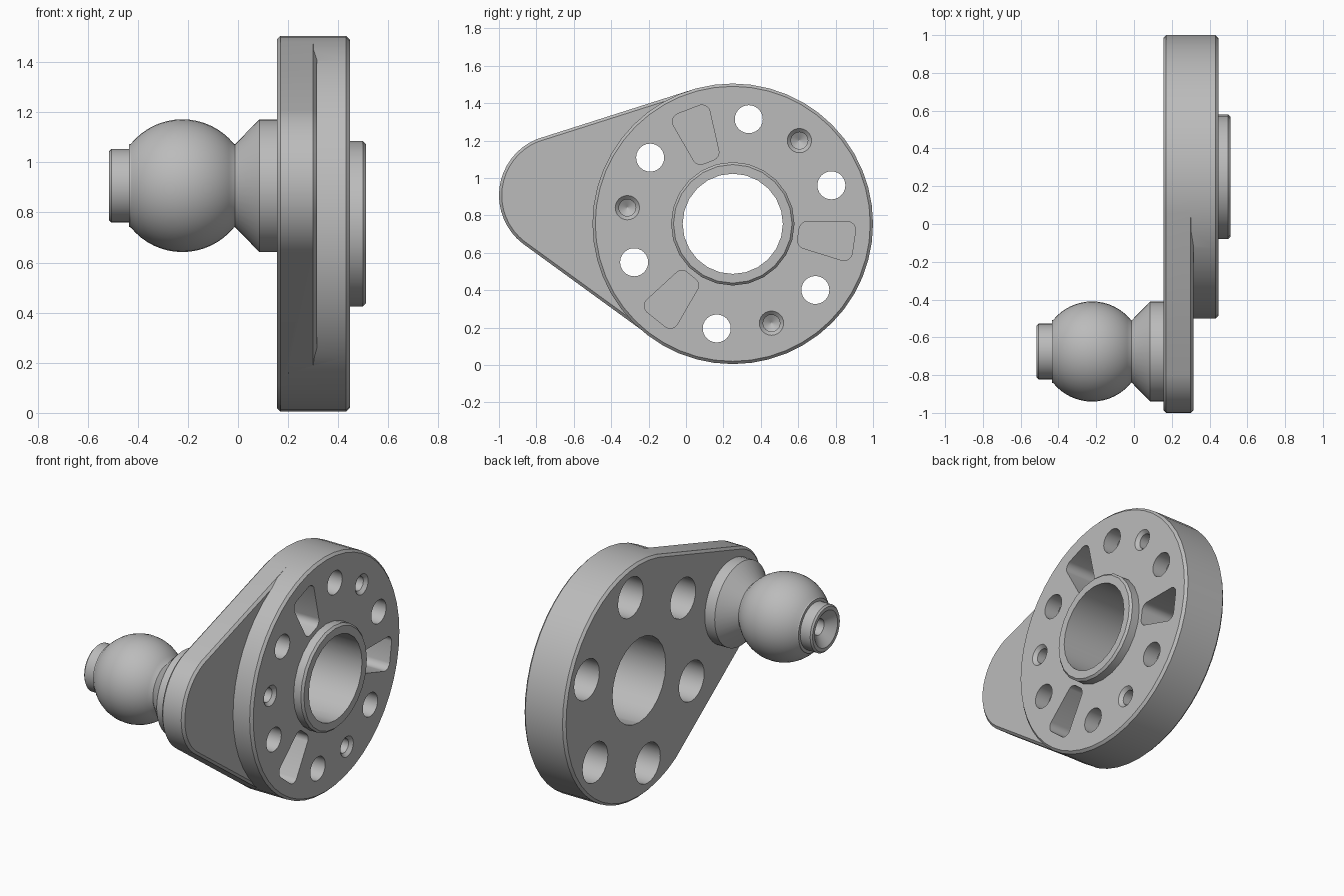
import bpy
import bmesh
from math import sin, cos, pi, radians
from mathutils import Vector

cube = bpy.data.objects.get("Cube")
if cube:
    bpy.data.objects.remove(cube, do_unlink=True)

# One plain metal colour
metal = bpy.data.materials.new("grey_metal")
metal.use_nodes = True
grey = (0.5, 0.5, 0.5, 1)
metal.diffuse_color = grey
metal.node_tree.nodes["Principled BSDF"].inputs["Base Color"].default_value = grey

# All outlines lie in the yz plane; parts extend along x
DISC = Vector((0.25, 0.755))
BALL = Vector((-0.675, 0.907))
BACK, STEP, FACE = 0.155, 0.315, 0.447


def hull(circles, sides, inset=0.0):
    """Outline around a set of (centre, radius) circles."""
    points = []
    for k in range(sides):
        n = Vector((cos(2 * pi * k / sides), sin(2 * pi * k / sides)))
        c, r = max(circles, key=lambda cr: n.dot(cr[0]) + cr[1])
        points.append(c + n * (r - inset))
    return points


def loft(name, sections):
    """Closed solid skinned through (x, outline) sections."""
    bm = bmesh.new()
    rings = [[bm.verts.new((x, p.x, p.y)) for p in outline] for x, outline in sections]
    for a, b in zip(rings, rings[1:]):
        for i in range(len(a)):
            bm.faces.new((a[i - 1], a[i], b[i], b[i - 1]))
    bm.faces.new(rings[0])
    bm.faces.new(rings[-1])
    bmesh.ops.recalc_face_normals(bm, faces=bm.faces)
    mesh = bpy.data.meshes.new(name)
    bm.to_mesh(mesh)
    bm.free()
    mesh.materials.append(metal)
    obj = bpy.data.objects.new(name, mesh)
    bpy.context.collection.objects.link(obj)
    return obj


def lathe(name, centre, profile, sides=24):
    return loft(name, [(x, hull([(centre, r)], sides)) for x, r in profile])


def combine(target, other, operation):
    mod = target.modifiers.new("combine", "BOOLEAN")
    mod.operation = operation
    mod.solver = "EXACT"
    mod.object = other
    with bpy.context.temp_override(object=target, active_object=target):
        bpy.ops.object.modifier_apply(modifier=mod.name)
    bpy.data.objects.remove(other, do_unlink=True)


def around(radius, degrees):
    a = radians(degrees)
    return DISC + Vector((cos(a), sin(a))) * radius


# Teardrop back plate with bevelled rims
C = 0.015
shape = [(DISC, 0.75), (BALL, 0.325)]
plate = loft("mounting_plate", [
    (BACK, hull(shape, 48, C)), (BACK + C, hull(shape, 48)),
    (STEP - C, hull(shape, 48)), (STEP, hull(shape, 48, C))])

# Raised round face and hub collar
combine(plate, lathe("raised_disc", DISC, [
    (0.2, 0.75), (FACE - C, 0.75), (FACE, 0.75 - C)], 48), "UNION")
combine(plate, lathe("hub_collar", DISC, [
    (0.4, 0.33), (0.498, 0.33), (0.511, 0.317)]), "UNION")

# Central bore
combine(plate, lathe("bore_cutter", DISC, [(0.1, 0.268), (0.6, 0.268)]), "DIFFERENCE")

# Six through holes, counterbored from the back
for k in range(6):
    combine(plate, lathe("bolt_cutter", around(0.566, 21.3 + 60 * k), [
        (0.1, 0.127), (0.35, 0.127), (0.35, 0.075), (0.6, 0.075)]), "DIFFERENCE")

for k in range(3):
    # Countersunk blind holes with conical ends
    combine(plate, lathe("blind_cutter", around(0.57, 51.3 + 120 * k), [
        (0.467, 0.085), (0.427, 0.045), (0.3, 0.045), (0.275, 0.003)]), "DIFFERENCE")

    # Rounded tapering pockets
    turn = radians(-8.7 + 120 * k)
    along = Vector((cos(turn), sin(turn)))
    across = Vector((-along.y, along.x))
    corners = [(DISC + along * u + across * v * s, 0.045)
               for u, v in ((0.4, 0.028), (0.61, 0.06)) for s in (-1, 1)]
    outline = hull(corners, 32)
    combine(plate, loft("pocket_cutter", [(0.2, outline), (0.6, outline)]), "DIFFERENCE")

# Ball stud: collar, cone, ball, end boss and centre drilling
R, MID = 0.265, -0.222
profile = [(0.17, R), (0.085, R), (-0.012, 0.165)]
for k in range(17):
    a = radians(39 + 102 * k / 16)
    profile.append((MID + R * cos(a), R * sin(a)))
profile += [(-0.435, 0.165), (-0.435, 0.147), (-0.505, 0.147), (-0.515, 0.137),
            (-0.515, 0.115), (-0.465, 0.05), (-0.38, 0.05)]
stud = lathe("ball_stud", BALL, profile, 40)

# Smooth round surfaces, keep machined edges crisp
bpy.ops.object.select_all(action="DESELECT")
for obj in (plate, stud):
    obj.select_set(True)
    bpy.context.view_layer.objects.active = obj
bpy.ops.object.shade_smooth_by_angle(angle=radians(30))
